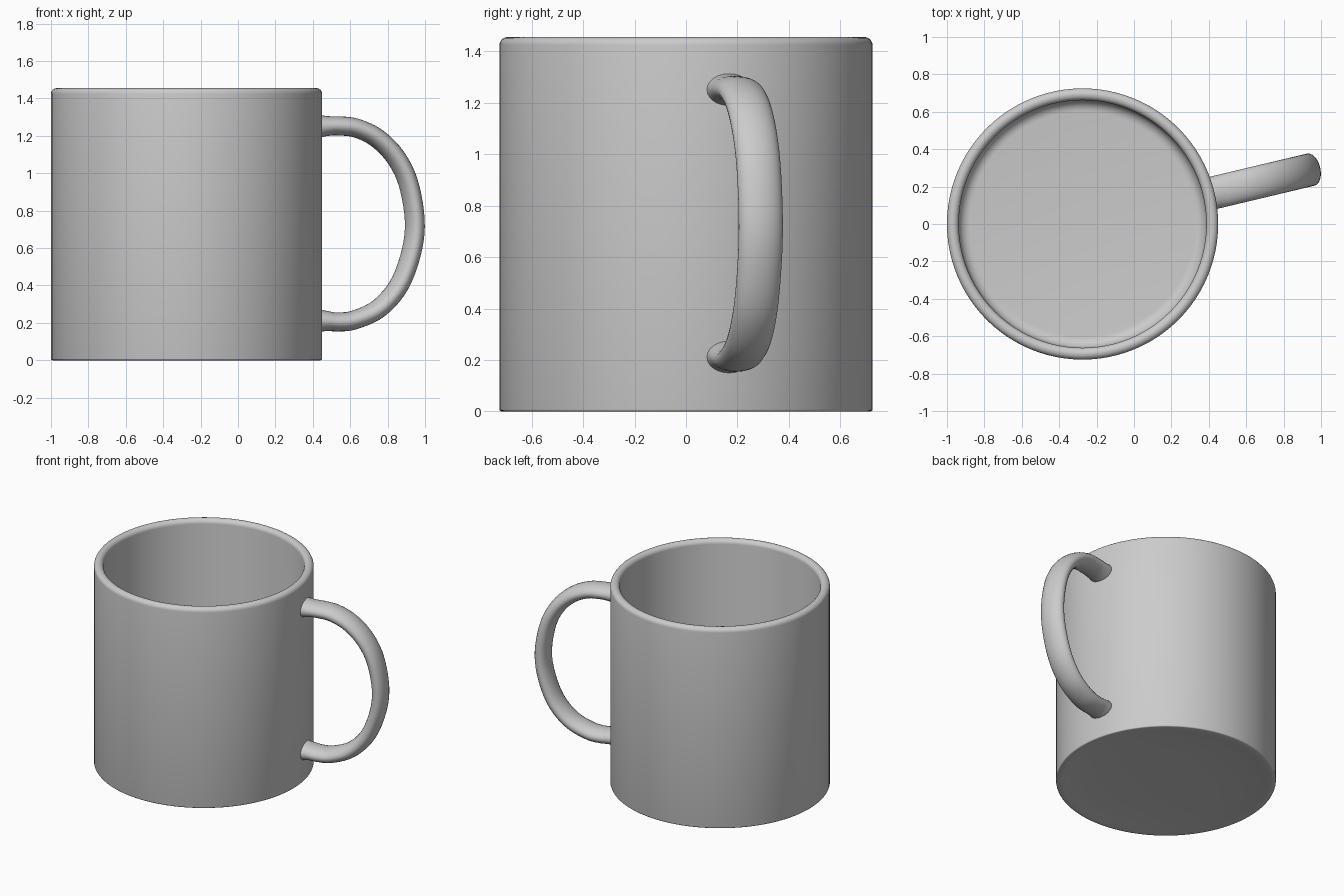
import bpy, bmesh, math
from mathutils import Vector

if "Cube" in bpy.data.objects:
    bpy.data.objects.remove(bpy.data.objects["Cube"])

CENTRE_X = -0.275
RADIUS, INNER, HEIGHT = 0.725, 0.662, 1.455
HANDLE_ANGLE = math.radians(13.4)

grey = bpy.data.materials.new("ceramic grey")
grey.use_nodes = True
colour = (0.6, 0.6, 0.6, 1)
grey.diffuse_color = colour
grey.node_tree.nodes["Principled BSDF"].inputs["Base Color"].default_value = colour


def finish(name, bm):
    """Turn a bmesh into a smooth grey object placed on the mug's axis."""
    bmesh.ops.recalc_face_normals(bm, faces=bm.faces)
    mesh = bpy.data.meshes.new(name)
    bm.to_mesh(mesh)
    bm.free()
    obj = bpy.data.objects.new(name, mesh)
    bpy.context.collection.objects.link(obj)
    mesh.materials.append(grey)
    obj.location.x = CENTRE_X
    bpy.ops.object.select_all(action='DESELECT')
    obj.select_set(True)
    bpy.context.view_layer.objects.active = obj
    bpy.ops.object.shade_smooth_by_angle(angle=math.radians(40))
    return obj


def arc(r, z, size, start, end, steps=6):
    """Points of a rounded corner in the profile plane, angles in degrees."""
    angles = [math.radians(start + (end - start) * i / steps) for i in range(steps + 1)]
    return [(r + size * math.cos(a), z + size * math.sin(a)) for a in angles]


def smooth_path(points, steps=5):
    """Catmull-Rom curve through the points."""
    pts = [Vector(p) for p in points]
    pts = [2 * pts[0] - pts[1]] + pts + [2 * pts[-1] - pts[-2]]
    path = []
    for a, b, c, d in zip(pts, pts[1:], pts[2:], pts[3:]):
        for i in range(steps):
            t = i / steps
            path.append(0.5 * (2 * b + (c - a) * t + (2 * a - 5 * b + 4 * c - d) * t * t
                               + (3 * b - a - 3 * c + d) * t ** 3))
    return path + [pts[-2]]


# Cup: one profile spun around the axis, from the dished underside to the floor
profile = [(0, 0.025), (0.35, 0.023), (0.55, 0.016), (0.65, 0.006), (0.69, 0)]
profile += arc(RADIUS - 0.008, 0.008, 0.008, -90, 0, 3)
profile += arc(RADIUS - 0.031, HEIGHT - 0.031, 0.031, 0, 90)
profile += arc(INNER + 0.031, HEIGHT - 0.031, 0.031, 90, 180)
profile += arc(INNER - 0.06, 0.13, 0.06, 0, -90)
profile += [(0, 0.07)]

bm = bmesh.new()
verts = [bm.verts.new((r, 0, z)) for r, z in profile]
edges = [bm.edges.new(pair) for pair in zip(verts, verts[1:])]
bmesh.ops.spin(bm, geom=verts + edges, axis=(0, 0, 1), cent=(0, 0, 0),
               angle=math.tau, steps=96, use_duplicate=False)
bmesh.ops.remove_doubles(bm, verts=bm.verts, dist=0.0005)
finish("cup", bm)

# Handle: oval section swept along a D-shaped path, flared where it meets the cup
path = smooth_path([
    (0.69, 1.25), (0.766, 1.252), (0.83, 1.253), (0.93, 1.242), (1.043, 1.19),
    (1.146, 1.09), (1.218, 0.95), (1.254, 0.75), (1.236, 0.58), (1.167, 0.40),
    (1.054, 0.275), (0.92, 0.215), (0.828, 0.205), (0.766, 0.21), (0.69, 0.212)])
SIDES = 24
bm = bmesh.new()
rings = []
for i, p in enumerate(path):
    tangent = (path[min(i + 1, len(path) - 1)] - path[max(i - 1, 0)]).normalized()
    normal = Vector((-tangent.y, tangent.x))
    flare = max(0, min(1, (0.80 - p.x) / 0.08)) ** 1.5
    thick, wide = 0.051 + 0.012 * flare, 0.088
    ring = []
    for k in range(SIDES):
        a = math.tau * k / SIDES
        q = p + normal * thick * math.cos(a)
        ring.append(bm.verts.new((q.x, wide * math.sin(a), q.y)))
    rings.append(ring)
for low, high in zip(rings, rings[1:]):
    for k in range(SIDES):
        n = (k + 1) % SIDES
        bm.faces.new((low[k], low[n], high[n], high[k]))
for end in (rings[0], rings[-1]):
    bm.faces.new(end)
handle = finish("handle", bm)
handle.rotation_euler.z = HANDLE_ANGLE
